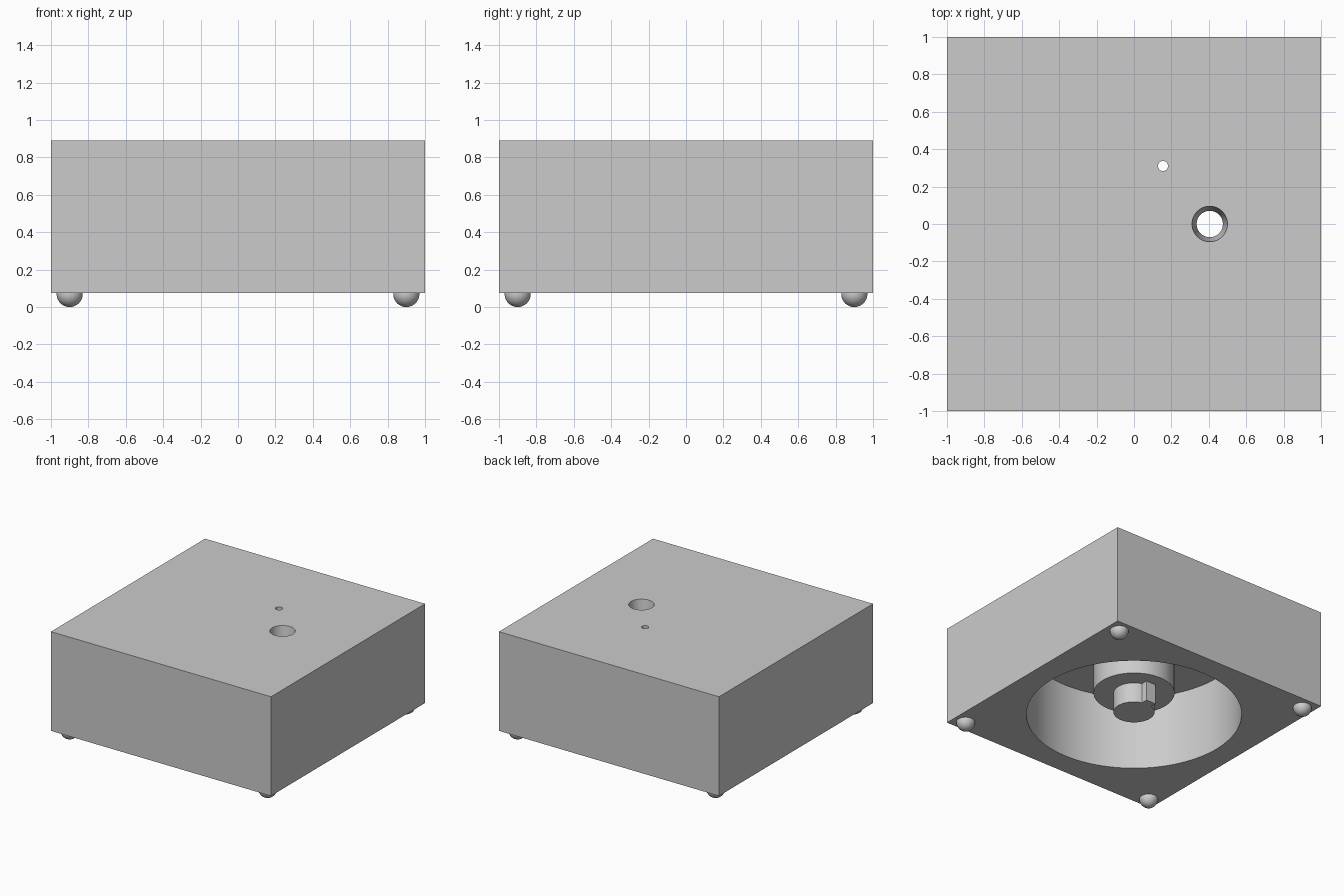
import bpy
from math import radians

cube = bpy.data.objects.get("Cube")
if cube:
    bpy.data.objects.remove(cube, do_unlink=True)

BASE, CEILING, TOP = 0.075, 0.69, 0.89

grey = bpy.data.materials.new("light_grey")
grey.use_nodes = True
colour = (0.6, 0.6, 0.6, 1)
grey.diffuse_color = colour
grey.node_tree.nodes["Principled BSDF"].inputs["Base Color"].default_value = colour


def finish(obj, name):
    obj.name = name
    obj.data.materials.clear()
    obj.data.materials.append(grey)
    return obj


def box(name, low, high):
    centre = [(a + b) / 2 for a, b in zip(low, high)]
    bpy.ops.mesh.primitive_cube_add(size=1, location=centre)
    obj = bpy.context.object
    obj.scale = [b - a for a, b in zip(low, high)]
    bpy.ops.object.transform_apply(location=False, rotation=False, scale=True)
    return finish(obj, name)


def round_part(name, x, y, z0, z1, r0, r1=None, sides=64):
    bpy.ops.mesh.primitive_cone_add(vertices=sides, radius1=r0, radius2=r1 or r0,
                                    depth=z1 - z0, location=(x, y, (z0 + z1) / 2))
    return finish(bpy.context.object, name)


def combine(target, other, operation):
    mod = target.modifiers.new(operation.lower(), "BOOLEAN")
    mod.operation, mod.object, mod.solver = operation, other, "EXACT"
    bpy.context.view_layer.objects.active = target
    bpy.ops.object.modifier_apply(modifier=mod.name)
    bpy.data.objects.remove(other, do_unlink=True)


def smooth(obj):
    bpy.ops.object.select_all(action="DESELECT")
    obj.select_set(True)
    bpy.context.view_layer.objects.active = obj
    bpy.ops.object.shade_smooth_by_angle(angle=radians(30))


# Square housing with a round cavity, a tapered hole and a pin hole
housing = box("housing", (-1, -1, BASE), (1, 1, TOP))
combine(housing, round_part("cavity", 0, 0, -0.1, CEILING, 0.81, sides=128), "DIFFERENCE")
combine(housing, round_part("funnel", 0.405, 0, CEILING - 0.05, TOP + 0.05, 0.064, 0.101),
        "DIFFERENCE")
combine(housing, round_part("pin_hole", 0.155, 0.31, CEILING - 0.05, TOP + 0.05, 0.027, sides=32),
        "DIFFERENCE")
smooth(housing)

# Central hub hanging from the cavity ceiling
hub = round_part("hub", 0, 0, 0.26, CEILING, 0.305)
smooth(hub)

# Shaft with a key along its back side
shaft = round_part("keyed_shaft", 0, 0, 0.095, 0.27, 0.155)
combine(shaft, box("key", (-0.045, 0.1, 0.095), (0.045, 0.2, 0.27)), "UNION")
smooth(shaft)

# Ball feet in the corners
for side, x in (("right", -0.9), ("left", 0.9)):
    for end, y in (("front", -0.9), ("back", 0.9)):
        bpy.ops.mesh.primitive_uv_sphere_add(segments=32, ring_count=16, radius=0.07,
                                             location=(x, y, 0.07))
        smooth(finish(bpy.context.object, f"foot_{end}_{side}"))
